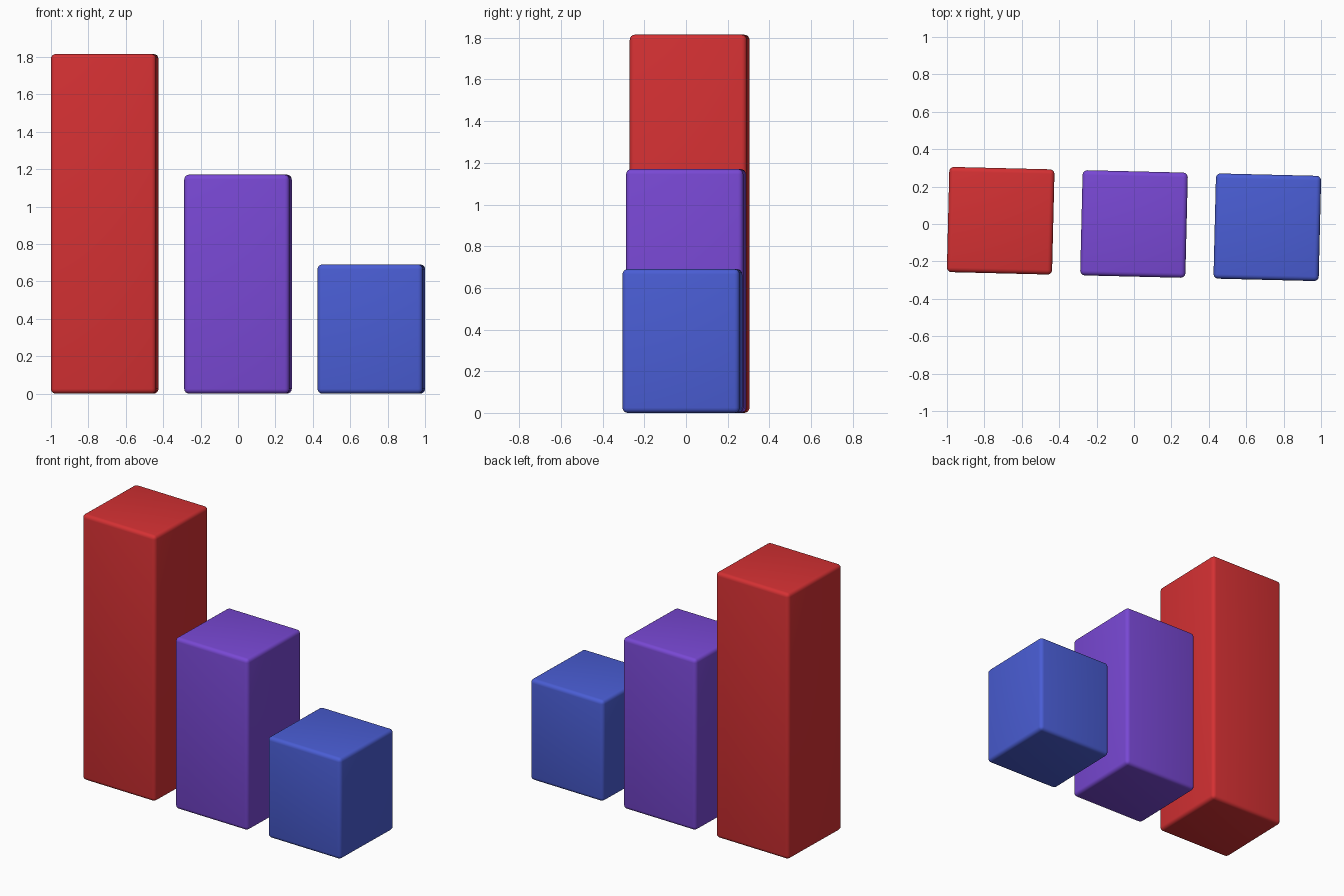
import bpy
from math import radians, cos, sin

if "Cube" in bpy.data.objects:
    bpy.data.objects.remove(bpy.data.objects["Cube"])

ANGLE = radians(-1.4)   # the whole row is turned slightly
SIDE = 0.5625
SPACING = 0.713


def bar(name, offset, height, color):
    # rounded square column standing on the ground
    bpy.ops.mesh.primitive_cube_add(
        size=1, location=(offset * cos(ANGLE), offset * sin(ANGLE), height / 2),
        rotation=(0, 0, ANGLE))
    ob = bpy.context.object
    ob.name = name
    ob.scale = (SIDE, SIDE, height)
    bpy.ops.object.transform_apply(location=False, rotation=False, scale=True)
    bev = ob.modifiers.new("rounded_edges", 'BEVEL')
    bev.width = 0.025
    bev.segments = 4
    bpy.ops.object.modifier_apply(modifier=bev.name)
    bpy.ops.object.shade_smooth_by_angle(angle=radians(35))
    mat = bpy.data.materials.new(name + "_color")
    mat.diffuse_color = color
    mat.use_nodes = True
    mat.node_tree.nodes["Principled BSDF"].inputs["Base Color"].default_value = mat.diffuse_color
    ob.data.materials.append(mat)


# three chart bars, tall to short
bar("tall_bar", -SPACING, 1.815, (0.66, 0.03, 0.033, 1))
bar("middle_bar", 0, 1.17, (0.19, 0.065, 0.66, 1))
bar("short_bar", SPACING, 0.69, (0.068, 0.11, 0.66, 1))
